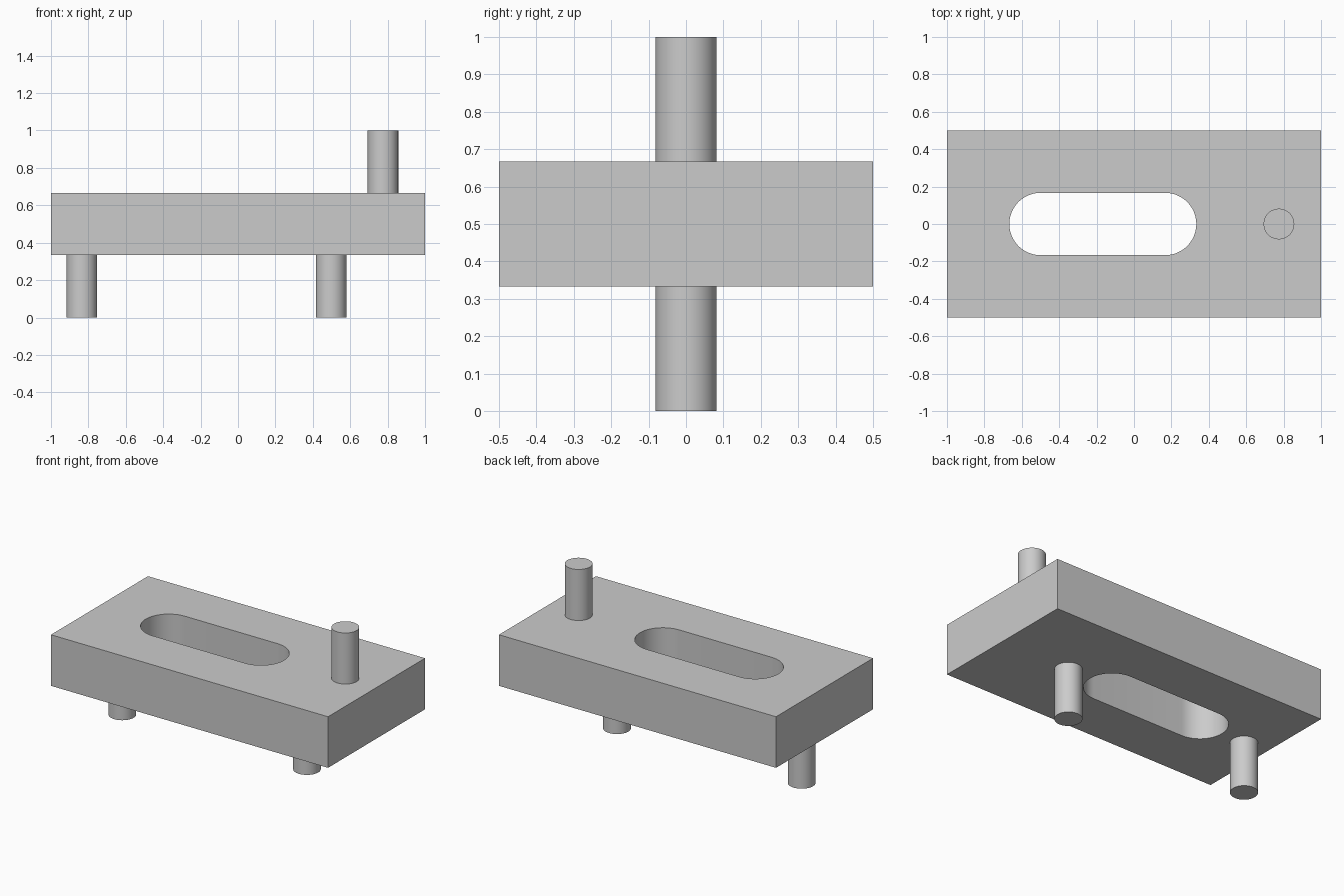
import bpy, bmesh
from math import pi, sin, cos

cube = bpy.data.objects.get("Cube")
if cube:
    bpy.data.objects.remove(cube, do_unlink=True)

GREY = (0.6, 0.6, 0.6, 1.0)
grey = bpy.data.materials.new("plain grey")
grey.use_nodes = True
grey.diffuse_color = GREY
grey.node_tree.nodes["Principled BSDF"].inputs["Base Color"].default_value = GREY

THIRD = 1 / 3
SLOT_RADIUS = 1 / 6
PIN_RADIUS = 0.082


def arc(cx, radius, start, sweep, steps):
    return [(cx + radius * cos(start + sweep * i / steps),
             radius * sin(start + sweep * i / steps)) for i in range(steps + 1)]


def finish(obj):
    """Give the part its colour and smooth the round walls only."""
    obj.data.materials.append(grey)
    bpy.ops.object.select_all(action="DESELECT")
    obj.select_set(True)
    bpy.context.view_layer.objects.active = obj
    bpy.ops.object.shade_smooth_by_angle()


def plate(name, loops, bottom, height):
    """Fill an outline with its holes and extrude it upward."""
    bm = bmesh.new()
    edges = []
    for loop in loops:
        verts = [bm.verts.new((x, y, bottom)) for x, y in loop]
        edges += [bm.edges.new((a, b)) for a, b in zip(verts, verts[1:] + verts[:1])]
    bmesh.ops.triangle_fill(bm, edges=edges, use_beauty=True, normal=(0, 0, 1))
    top = bmesh.ops.extrude_face_region(bm, geom=bm.faces[:], use_keep_orig=True)
    moved = [g for g in top["geom"] if isinstance(g, bmesh.types.BMVert)]
    bmesh.ops.translate(bm, verts=moved, vec=(0, 0, height))
    bmesh.ops.recalc_face_normals(bm, faces=bm.faces[:])
    mesh = bpy.data.meshes.new(name)
    bm.to_mesh(mesh)
    bm.free()
    obj = bpy.data.objects.new(name, mesh)
    bpy.context.collection.objects.link(obj)
    finish(obj)


def pin(name, x, bottom):
    bpy.ops.mesh.primitive_cylinder_add(vertices=48, radius=PIN_RADIUS, depth=THIRD,
                                        location=(x, 0, bottom + THIRD / 2))
    obj = bpy.context.object
    obj.name = name
    finish(obj)


# Rectangular plate with a round-ended slot through it
outline = [(-1, -0.5), (1, -0.5), (1, 0.5), (-1, 0.5)]
slot = arc(SLOT_RADIUS, SLOT_RADIUS, -pi / 2, pi, 24) + arc(-0.5, SLOT_RADIUS, pi / 2, pi, 24)
plate("slotted_plate", [outline, slot], THIRD, THIRD)

# Two pins below and one above
pin("lower_pin_right", -0.835, 0)
pin("lower_pin_left", 0.498, 0)
pin("upper_pin", 0.775, 2 * THIRD)
